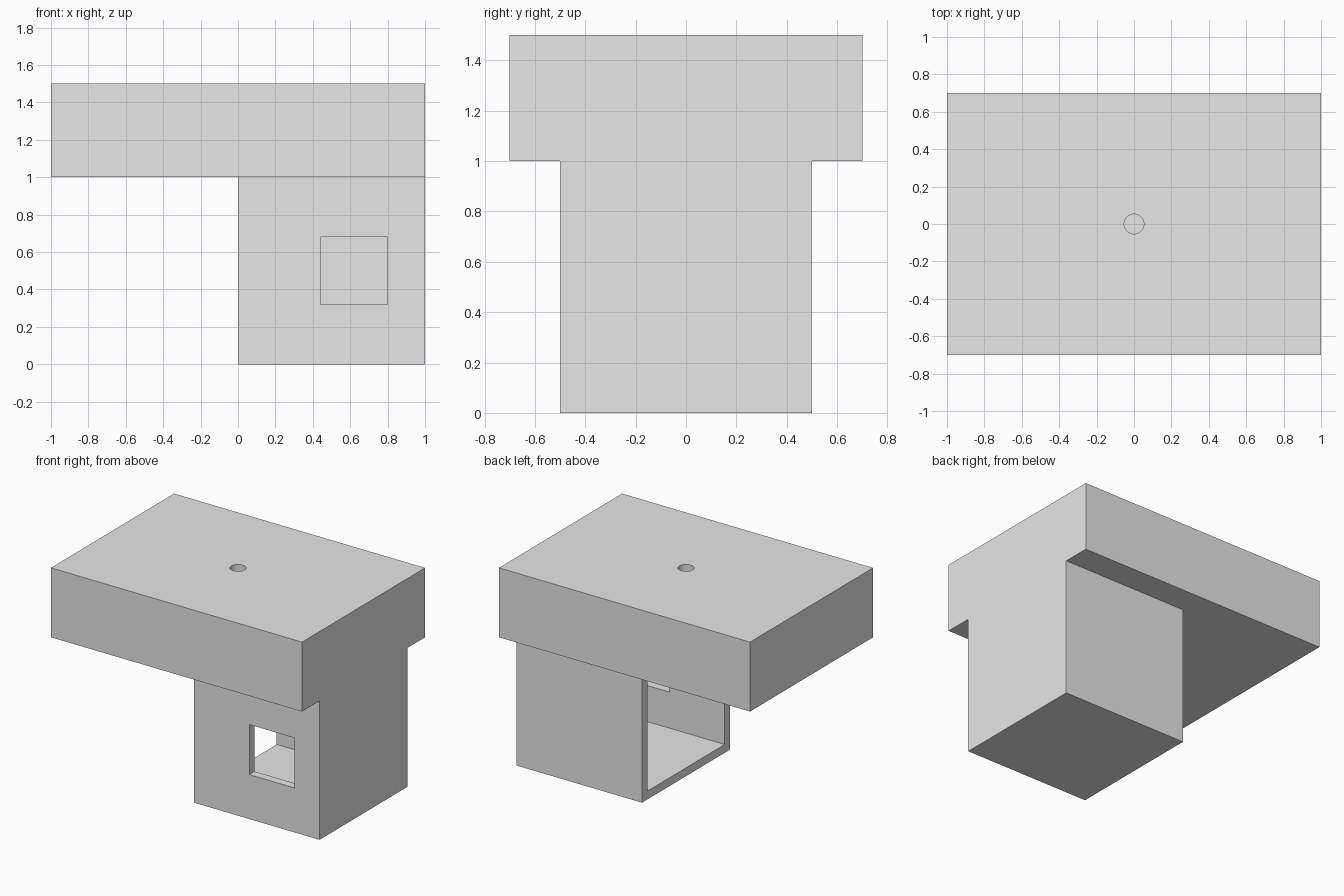
import bpy
from mathutils import Vector

cube = bpy.data.objects.get("Cube")
if cube:
    bpy.data.objects.remove(cube, do_unlink=True)

# Plain grey material
grey = bpy.data.materials.new("light_grey")
grey.use_nodes = True
colour = (0.8, 0.8, 0.8, 1)
grey.diffuse_color = colour
grey.node_tree.nodes["Principled BSDF"].inputs["Base Color"].default_value = colour


def box(name, low, high):
    low, high = Vector(low), Vector(high)
    bpy.ops.mesh.primitive_cube_add(size=1, location=(low + high) / 2)
    obj = bpy.context.object
    obj.name = name
    obj.scale = high - low
    bpy.ops.object.transform_apply(location=False, rotation=False, scale=True)
    obj.data.materials.append(grey)
    return obj


def cut(target, cutter):
    cutter.hide_render = True
    mod = target.modifiers.new("cut", "BOOLEAN")
    mod.operation = "DIFFERENCE"
    mod.solver = "EXACT"
    mod.object = cutter
    bpy.context.view_layer.objects.active = target
    bpy.ops.object.modifier_apply(modifier=mod.name)
    bpy.data.objects.remove(cutter, do_unlink=True)


WALL = 0.06

# Overhanging slab with a small round hole in its top
slab = box("top_slab", (-1, -0.7, 1), (1, 0.7, 1.5))
bpy.ops.mesh.primitive_cylinder_add(vertices=32, radius=0.053, depth=0.4, location=(0, 0, 1.5))
drill = bpy.context.object
drill.data.materials.append(grey)
cut(slab, drill)

# Hollow room below, open to one side
room = box("lower_room", (0, -0.5, 0), (1, 0.5, 1))
cut(room, box("room_cavity", (-0.2, WALL - 0.5, WALL), (1 - WALL, 0.5 - WALL, 1 - WALL)))

# Square window through the front wall
cut(room, box("window_opening", (0.44, -0.6, 0.32), (0.8, -0.3, 0.68)))
